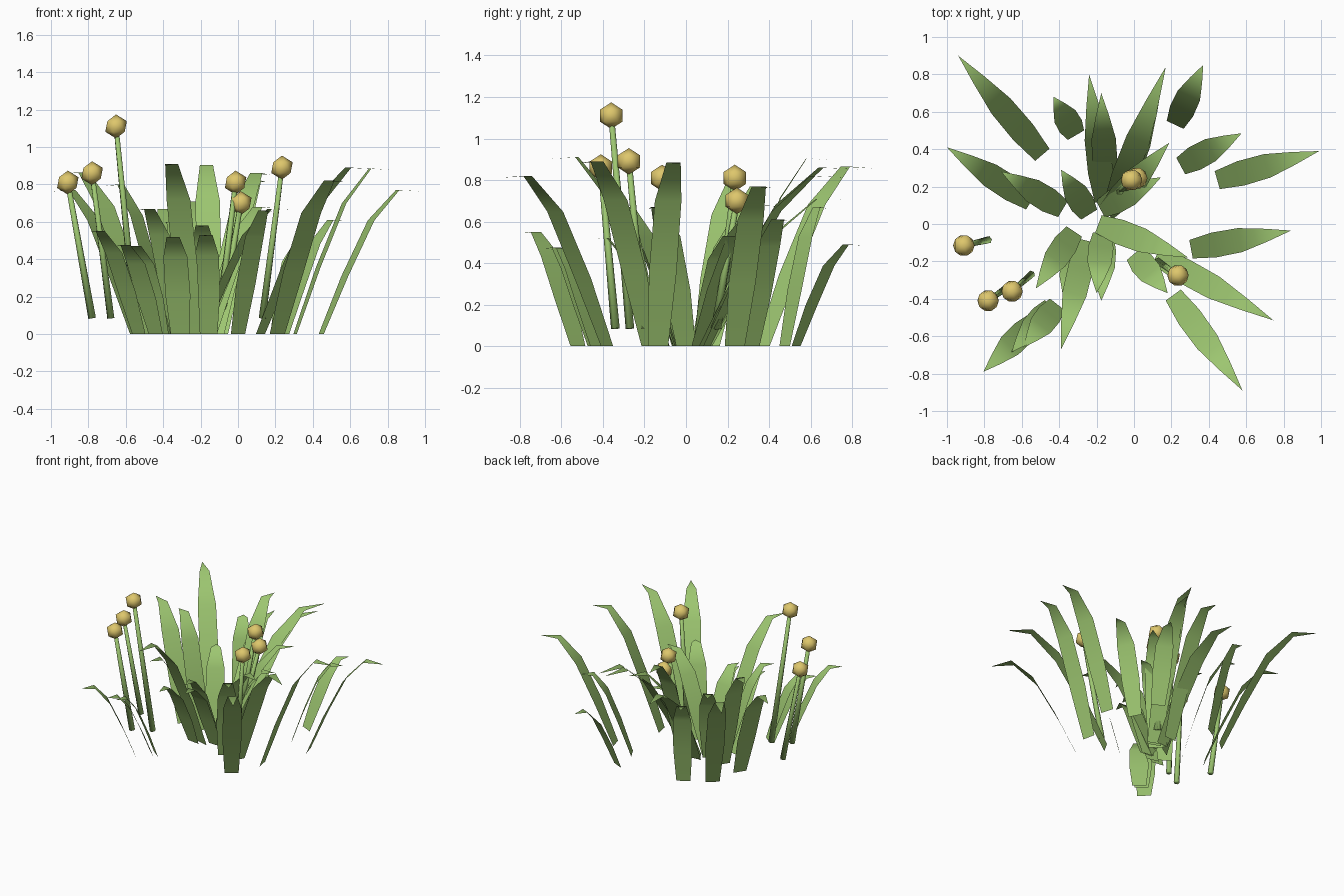
import bpy
import bmesh
from mathutils import Vector

cube = bpy.data.objects.get("Cube")
if cube:
    bpy.data.objects.remove(cube, do_unlink=True)


def make_material(name, color):
    mat = bpy.data.materials.new(name)
    mat.use_nodes = True
    mat.diffuse_color = color
    mat.node_tree.nodes["Principled BSDF"].inputs["Base Color"].default_value = color
    return mat


green = make_material("leaf green", (0.34, 0.57, 0.165, 1))
yellow = make_material("flower yellow", (0.73, 0.57, 0.15, 1))


def finish(bm, name, mat):
    for face in bm.faces:
        face.smooth = True
    mesh = bpy.data.meshes.new(name)
    bm.to_mesh(mesh)
    bm.free()
    mesh.materials.append(mat)
    obj = bpy.data.objects.new(name, mesh)
    bpy.context.collection.objects.link(obj)
    return obj


# Blade profile: share of reach, share of height, width
PROFILE = [(0, 0, 0.1), (0.23, 0.4, 0.135), (0.49, 0.79, 0.13), (0.75, 1.0, 0.07)]


def blade(name, bx, by, tx, ty, height):
    """Flat arching leaf from its base to a pointed tip."""
    base, reach = Vector((bx, by, 0)), Vector((tx - bx, ty - by, 0))
    side = Vector((-reach.y, reach.x, 0)).normalized()
    bm = bmesh.new()
    previous = None
    for along, up, width in PROFILE:
        mid = base + reach * along + Vector((0, 0, height * up))
        row = [bm.verts.new(mid - side * width / 2), bm.verts.new(mid + side * width / 2)]
        if previous:
            bm.faces.new((previous[0], row[0], row[1], previous[1]))
        previous = row
    tip = bm.verts.new(base + reach + Vector((0, 0, height * 0.99)))
    bm.faces.new((previous[0], tip, previous[1]))
    return finish(bm, name, green)


def flower(index, bx, by, tx, ty, tz):
    """Tapered leaning stem with a faceted round head."""
    foot, head = Vector((bx, by, 0.085)), Vector((tx, ty, tz))
    axis = head - foot
    bm = bmesh.new()
    bmesh.ops.create_cone(bm, cap_ends=True, segments=6, radius1=0.021,
                          radius2=0.014, depth=axis.length)
    turn = axis.to_track_quat("Z", "Y").to_matrix().to_4x4()
    bm.transform(turn)
    bmesh.ops.translate(bm, verts=bm.verts, vec=(foot + head) / 2)
    finish(bm, f"flower_stem_{index}", green)
    bm = bmesh.new()
    bmesh.ops.create_icosphere(bm, subdivisions=1, radius=0.064)
    bmesh.ops.translate(bm, verts=bm.verts, vec=head)
    finish(bm, f"flower_head_{index}", yellow)


# Leaves by area: base x, base y, tip x, tip y, height
LEAVES = {
    "back_right_leaf": [
        (-.49, .37, -.94, .90, .865), (-.55, .12, -1.0, .41, .77),
        (-.38, .08, -.71, .28, .80), (-.24, .05, -.39, .29, .60),
        (-.31, .475, -.43, .68, .67)],
    "back_leaf": [
        (-.16, .12, -.24, .80, .71), (-.15, .22, -.175, .70, .905),
        (-.12, .08, .17, .84, .86), (-.10, .10, .155, .78, .82)],
    "back_left_leaf": [
        (-.15, .06, .19, .435, .68), (-.18, .08, .145, .25, .53),
        (.22, .53, .37, .85, .49), (.25, .31, .575, .485, .61)],
    "left_leaf": [
        (.445, .235, .99, .39, .77), (.305, -.135, .84, -.035, .885)],
    "front_left_leaf": [
        (-.19, .0, .29, -.18, .67), (.12, -.17, .745, -.515, .89),
        (.0, -.16, .18, -.37, .66), (.21, -.38, .58, -.89, .82)],
    "front_leaf": [
        (-.16, -.06, -.175, -.41, .53), (-.25, -.09, -.39, -.67, .91),
        (-.31, -.11, -.36, -.465, .52), (-.17, -.05, -.2, -.37, .58)],
    "front_right_leaf": [
        (-.32, -.04, -.525, -.345, .67), (-.53, -.52, -.805, -.79, .55),
        (-.44, -.44, -.655, -.685, .475), (-.41, -.43, -.59, -.66, .47)],
}
for area, group in LEAVES.items():
    for number, leaf in enumerate(group, 1):
        blade(f"{area}_{number}", *leaf)

# Flowers: stem foot x and y, then head centre
FLOWERS = [
    (-.78, -.085, -.91, -.115, .81), (-.68, -.34, -.78, -.41, .86),
    (-.55, -.27, -.652, -.36, 1.11), (.13, -.2, .235, -.275, .89),
    (-.1, .15, -.013, .235, .81), (-.09, .14, .015, .245, .70)]
for number, spec in enumerate(FLOWERS, 1):
    flower(number, *spec)
